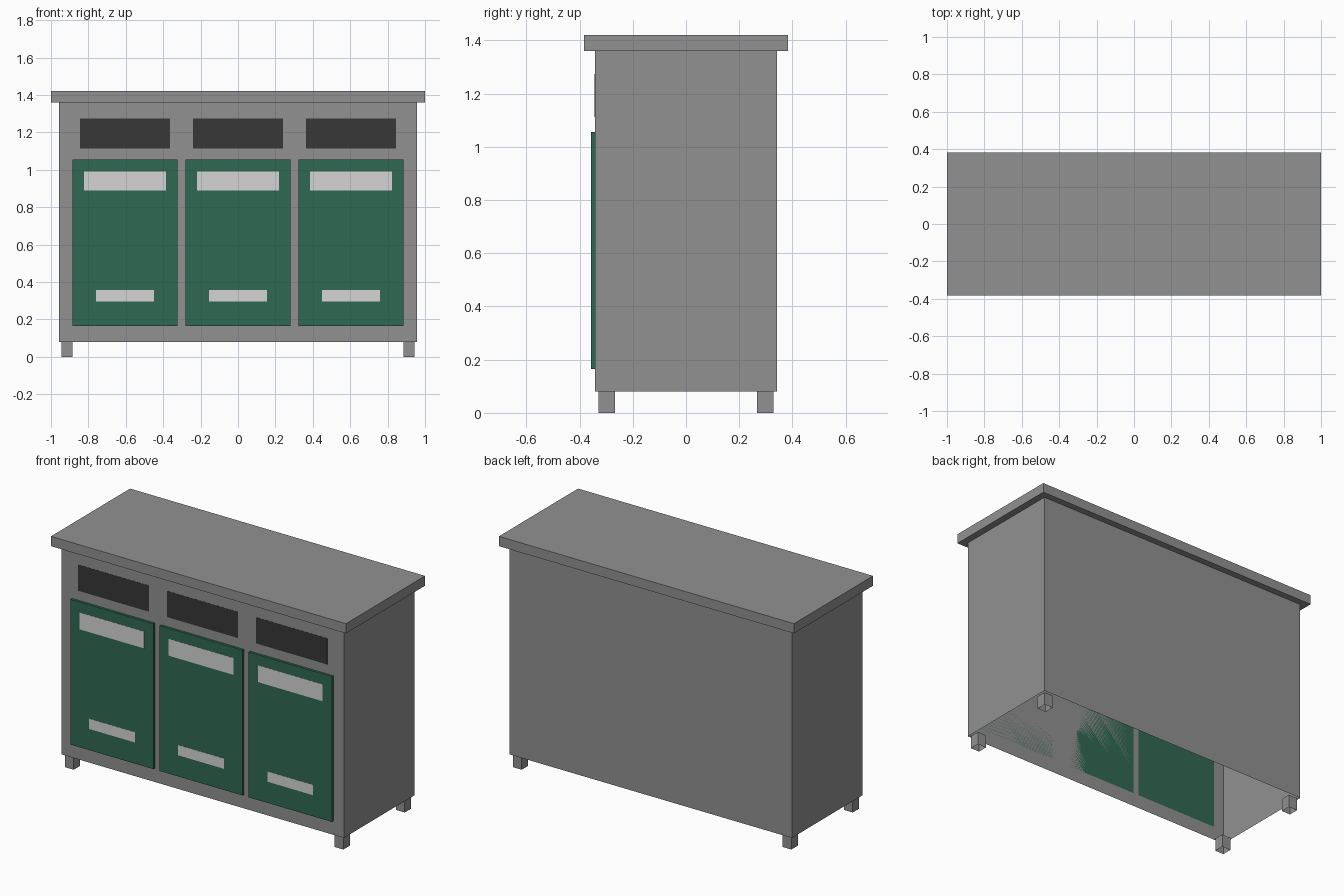
import bpy, bmesh

if "Cube" in bpy.data.objects:
    bpy.data.objects.remove(bpy.data.objects["Cube"])


def material(name, rgb):
    m = bpy.data.materials.new(name)
    lin = [c / 12.92 if c <= 0.04045 else ((c + 0.055) / 1.055) ** 2.4 for c in (v / 255 for v in rgb)]
    m.diffuse_color = (*lin, 1)
    m.use_nodes = True
    m.node_tree.nodes["Principled BSDF"].inputs["Base Color"].default_value = m.diffuse_color
    return m


GREY = material("grey metal", (145, 145, 145))
GREEN = material("green paint", (47, 105, 82))
DARK = material("dark slot", (55, 55, 55))
LIGHT = material("light label", (213, 213, 213))


def box(name, x, y, z, mat, open_dirs=()):
    """Box from (min, max) ranges; faces whose normal z is in open_dirs are left out."""
    bm = bmesh.new()
    bmesh.ops.create_cube(bm, size=1)
    for v in bm.verts:
        v.co = [r[0] + (c + 0.5) * (r[1] - r[0]) for c, r in zip(v.co, (x, y, z))]
    bm.normal_update()
    gone = [f for f in bm.faces if round(f.normal.z) in open_dirs]
    bmesh.ops.delete(bm, geom=gone, context='FACES')
    mesh = bpy.data.meshes.new(name)
    bm.to_mesh(mesh)
    bm.free()
    mesh.materials.append(mat)
    obj = bpy.data.objects.new(name, mesh)
    bpy.context.collection.objects.link(obj)
    return obj


# Hollow cabinet shell, open underneath, with an overhanging top
FRONT = -0.342
DOOR = FRONT - 0.015
box("cabinet_body", (-0.957, 0.957), (FRONT, 0.342), (0.08, 1.36), GREY, (-1, 1))
box("countertop", (-1, 1), (-0.383, 0.383), (1.36, 1.42), GREY)

# Four hollow feet
for sx in (-1, 1):
    for sy in (-1, 1):
        cx, cy = sx * 0.914, sy * 0.297
        box("foot", (cx - 0.03, cx + 0.03), (cy - 0.031, cy + 0.031), (0, 0.08), GREY, (-1,))

# Three bays: slot, door, and two labels on the door
for cx in (-0.604, 0, 0.604):
    def panel(name, width, y_back, depth, z, mat):
        box(name, (cx - width / 2, cx + width / 2), (y_back - depth, y_back), z, mat)

    panel("slot", 0.481, FRONT, 0.001, (1.113, 1.273), DARK)
    panel("door", 0.563, FRONT, 0.015, (0.165, 1.055), GREEN)
    panel("upper_label", 0.438, DOOR, 0.001, (0.888, 0.991), LIGHT)
    panel("lower_label", 0.31, DOOR, 0.001, (0.295, 0.358), LIGHT)
